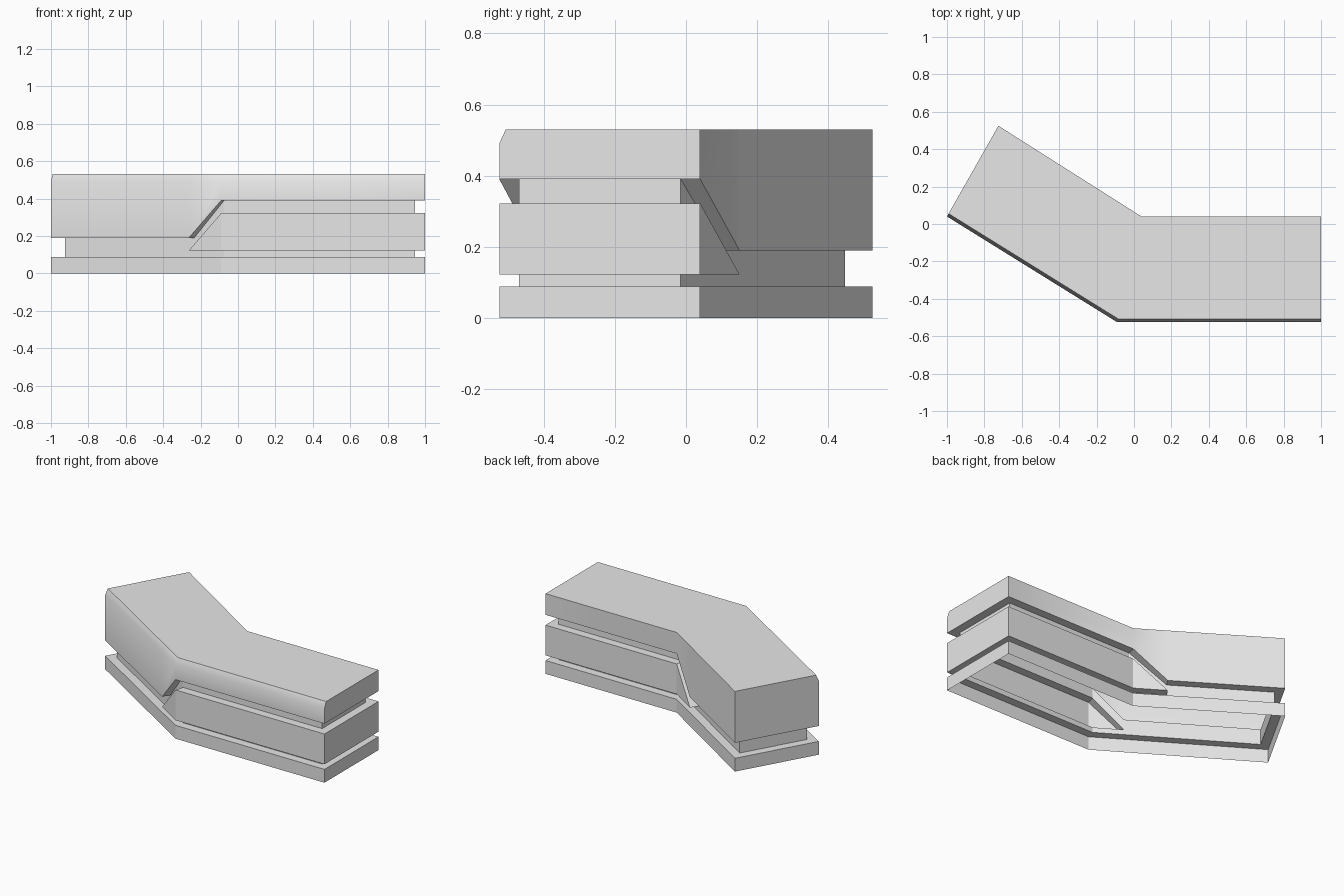
import bpy
import bmesh
import math
from mathutils import Vector

cube = bpy.data.objects.get("Cube")
if cube:
    bpy.data.objects.remove(cube, do_unlink=True)

grey = bpy.data.materials.new("light_grey")
grey.use_nodes = True
grey.diffuse_color = (0.8, 0.8, 0.8, 1)
grey.node_tree.nodes["Principled BSDF"].inputs["Base Color"].default_value = (0.8, 0.8, 0.8, 1)

# Bent footprint, counter-clockwise from the front corner of the straight wing
front_end, back_end = Vector((1, -0.525)), Vector((1, 0.04))
back_bend, front_bend = Vector((0.04, 0.04)), Vector((-0.09, -0.525))
wing_back, wing_front = Vector((-0.725, 0.525)), Vector((-1, 0.04))
back_slant = back_bend.lerp(wing_back, 0.228)
front_slant = front_bend.lerp(wing_front, 0.19)
outer = [front_end, back_end, back_bend, back_slant,
         wing_back, wing_front, front_slant, front_bend]
N = len(outer)
WING_EDGES = (3, 4, 5)      # the edges beyond the slanted channel
FRONT_EDGES = (5, 6, 7)


def inset(points, distances):
    """Move each edge inwards by its own distance and rejoin the corners."""
    result = []
    for i, p in enumerate(points):
        a = (p - points[i - 1]).normalized()
        b = (points[(i + 1) % N] - p).normalized()
        na, nb = Vector((-a.y, a.x)), Vector((-b.y, b.x))
        da, db = distances[i - 1], distances[i]
        cross = na.x * nb.y - na.y * nb.x
        if abs(cross) < 0.05:
            result.append(p + na * da)
        else:
            result.append(p + Vector((da * nb.y - db * na.y, db * na.x - da * nb.x)) / cross)
    return result


inner = inset(outer, [0.055] * N)
bevelled = inset(outer, [0.018 if i in FRONT_EDGES else 0 for i in range(N)])


def ring(points, straight, wing=None):
    """Give the straight wing and the angled wing their own heights."""
    wing = straight if wing is None else wing
    return [(p.x, p.y, wing if 3 <= i <= 6 else straight) for i, p in enumerate(points)]


def build(name, strips, lid=None, skip=(), smooth=False):
    """Skin each list of rings, with an optional closing lid."""
    bm = bmesh.new()
    for rings in strips:
        loops = [[bm.verts.new(co) for co in r] for r in rings]
        for low, high in zip(loops, loops[1:]):
            for i in range(N):
                if i not in skip:
                    j = (i + 1) % N
                    bm.faces.new((low[i], low[j], high[j], high[i]))
    if lid:
        bm.faces.new([bm.verts.new(co) for co in lid])
    bmesh.ops.remove_doubles(bm, verts=bm.verts[:], dist=0.0001)
    mesh = bpy.data.meshes.new(name)
    bm.to_mesh(mesh)
    bm.free()
    mesh.materials.append(grey)
    obj = bpy.data.objects.new(name, mesh)
    bpy.context.collection.objects.link(obj)
    if smooth:
        bpy.ops.object.select_all(action="DESELECT")
        obj.select_set(True)
        bpy.context.view_layer.objects.active = obj
        bpy.ops.object.shade_smooth_by_angle(angle=math.radians(35))


BASE, MID_LOW, MID_HIGH, CAP, CAP_WING = 0.088, 0.122, 0.322, 0.39, 0.19

# Open-bottomed base with a ledge
build("base", [[ring(outer, 0), ring(outer, BASE), ring(inner, BASE)]])

# Recessed walls below and above the middle block
build("recessed_core", [
    [ring(inner, BASE), ring(inner, MID_LOW)],
    [ring(inner, MID_HIGH, MID_LOW), ring(inner, CAP, CAP_WING)],
])

# Middle block, tapering to a slanted point past the bend
build("middle_block", [[
    ring(inner, MID_LOW), ring(outer, MID_LOW),
    ring(outer, MID_HIGH, MID_LOW), ring(inner, MID_HIGH, MID_LOW),
]], skip=WING_EDGES)

# Cap, deeper on the angled wing, with a bevelled front edge
top = ring(bevelled, 0.53)
build("cap", [[
    ring(inner, CAP, CAP_WING), ring(outer, CAP, CAP_WING),
    ring(outer, 0.49), top,
]], lid=top, smooth=True)
